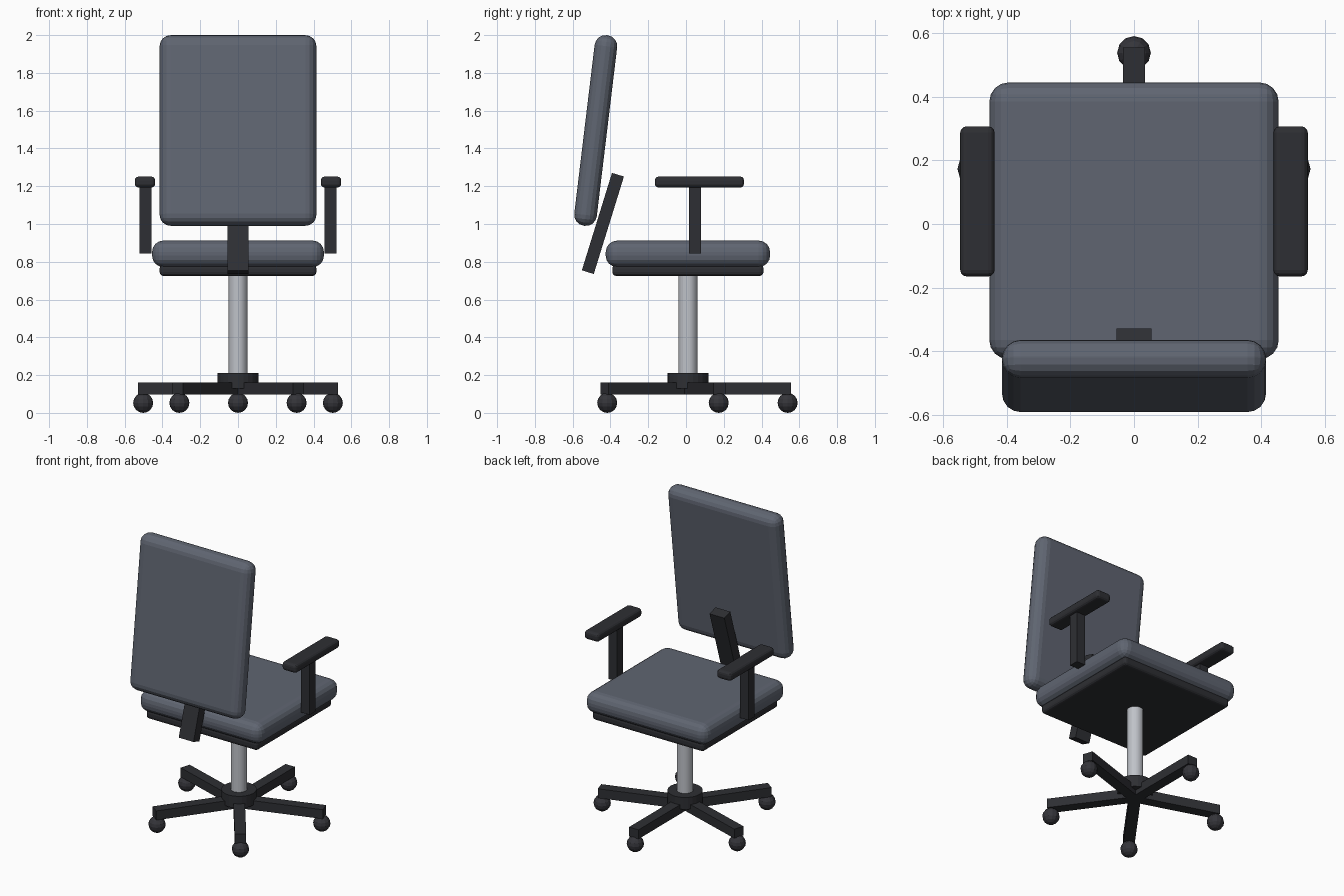
import bpy
from math import cos, sin, radians

if "Cube" in bpy.data.objects:
    bpy.data.objects.remove(bpy.data.objects["Cube"])


def material(name, r, g, b):
    m = bpy.data.materials.new(name)
    m.diffuse_color = (r, g, b, 1)
    m.use_nodes = True
    m.node_tree.nodes["Principled BSDF"].inputs["Base Color"].default_value = m.diffuse_color
    return m


fabric = material("fabric", 0.115, 0.13, 0.165)
plastic = material("plastic", 0.027, 0.028, 0.033)
metal = material("metal", 0.52, 0.54, 0.58)
rubber = material("rubber", 0.035, 0.035, 0.042)


def finish(name, mat):
    o = bpy.context.object
    o.name = name
    o.data.materials.append(mat)
    return o


def box(name, loc, size, mat, bevel=0, segments=3, rot=(0, 0, 0)):
    bpy.ops.mesh.primitive_cube_add(size=1, location=loc, rotation=rot)
    o = finish(name, mat)
    o.scale = size
    bpy.ops.object.transform_apply(location=False, rotation=False, scale=True)
    if bevel:
        b = o.modifiers.new("bevel", "BEVEL")
        b.width, b.segments = bevel, segments
    return o


def cylinder(name, radius, z0, z1, mat, sides):
    bpy.ops.mesh.primitive_cylinder_add(
        vertices=sides, radius=radius, depth=z1 - z0,
        location=(0, CY, (z0 + z1) / 2))
    return finish(name, mat)


CY = 0.01  # y of the swivel axis

# Cushions and seat pan
box("seat", (0, CY, 0.842), (0.91, 0.87, 0.14), fabric, 0.06, 4)
box("seat_pan", (0, CY, 0.755), (0.83, 0.80, 0.06), plastic, 0.02)
box("backrest", (0, -0.478, 1.495), (0.83, 0.12, 1.016), fabric, 0.058, 4,
    (-0.12, 0, 0))

# Slanted bar behind the seat
box("back_support", (0, -0.44, 1.003), (0.11, 0.066, 0.54), plastic,
    rot=(-0.3, 0, 0))

# Armrests
for side, s in (("left", -1), ("right", 1)):
    box(side + "_arm_post", (s * 0.49, 0.048, 1.025), (0.064, 0.064, 0.36), plastic)
    box(side + "_arm_pad", (s * 0.4925, 0.071, 1.222), (0.108, 0.472, 0.058),
        plastic, 0.02)

# Column and hub
cylinder("gas_column", 0.05, 0.19, 0.74, metal, 24)
cylinder("hub", 0.108, 0.13, 0.21, plastic, 24)

# Five-star base with ball casters
LEG, REACH = 0.545, 0.528
for i in range(5):
    a = radians(90 + 72 * i)
    box(f"base_leg_{i + 1}", (cos(a) * LEG / 2, CY + sin(a) * LEG / 2, 0.129),
        (LEG, 0.07, 0.062), plastic, rot=(0, 0, a))
    bpy.ops.mesh.primitive_uv_sphere_add(
        segments=12, ring_count=8, radius=0.053,
        location=(cos(a) * REACH, CY + sin(a) * REACH, 0.053))
    finish(f"caster_{i + 1}", rubber)
